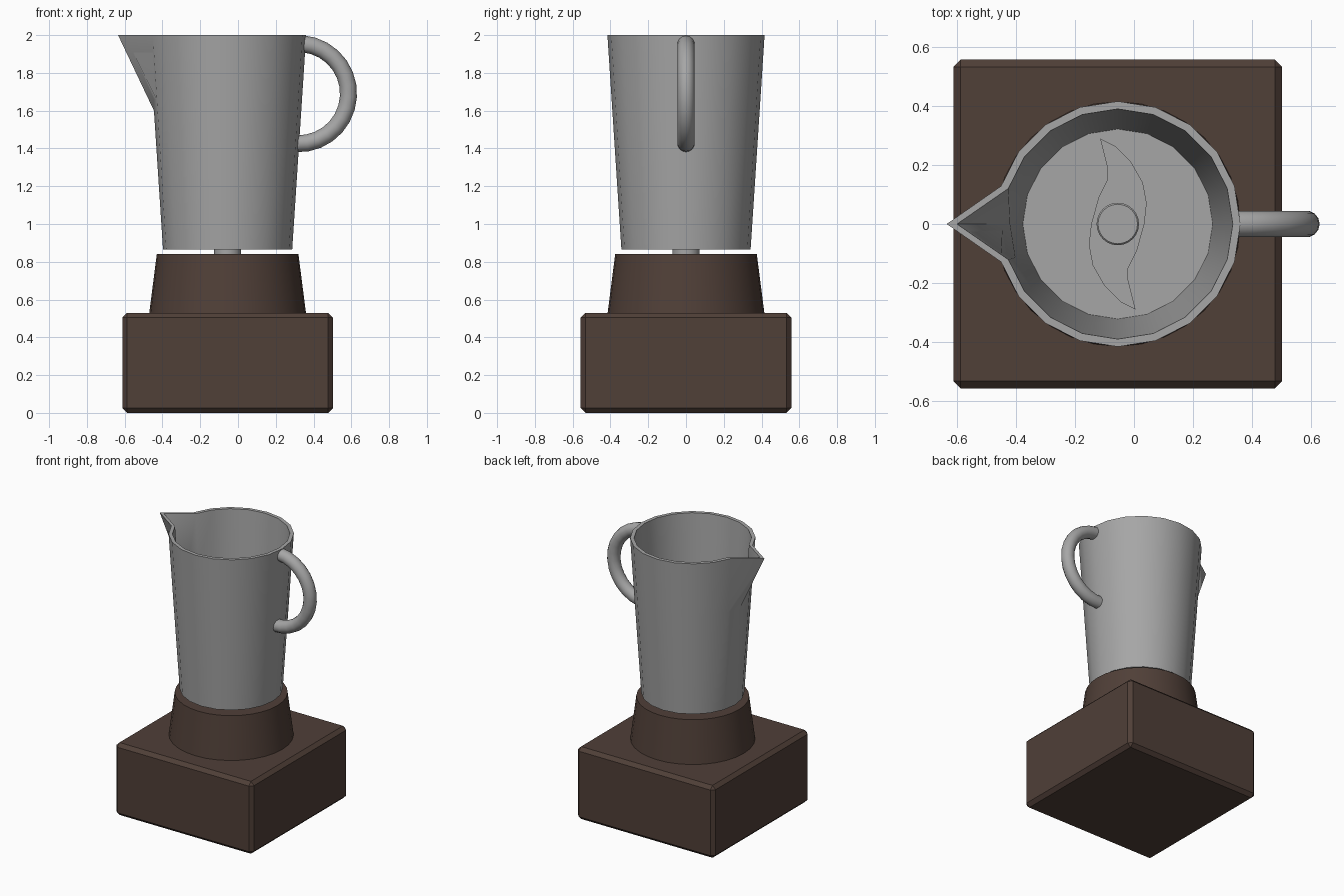
import bpy, bmesh
from math import sin, cos, pi, radians
from mathutils import Vector

cube = bpy.data.objects.get("Cube")
if cube:
    bpy.data.objects.remove(cube, do_unlink=True)

AXIS = -0.055  # x of the jug and base axis


def material(name, rgb):
    m = bpy.data.materials.new(name)
    m.use_nodes = True
    m.diffuse_color = (*rgb, 1)
    m.node_tree.nodes["Principled BSDF"].inputs["Base Color"].default_value = (*rgb, 1)
    return m


brown = material("dark brown", (0.08, 0.05, 0.039))
grey = material("grey", (0.38, 0.38, 0.38))


def finish(name, bm, mat, smooth=True):
    bmesh.ops.recalc_face_normals(bm, faces=bm.faces)
    mesh = bpy.data.meshes.new(name)
    bm.to_mesh(mesh)
    bm.free()
    mesh.materials.append(mat)
    obj = bpy.data.objects.new(name, mesh)
    bpy.context.collection.objects.link(obj)
    if smooth:
        bpy.ops.object.select_all(action="DESELECT")
        obj.select_set(True)
        bpy.context.view_layer.objects.active = obj
        bpy.ops.object.shade_smooth_by_angle(angle=radians(35))
    return obj


def loft(name, loops, mat):
    """Skin a list of point loops and cap both ends."""
    bm = bmesh.new()
    rings = [[bm.verts.new(p) for p in loop] for loop in loops]
    for a, b in zip(rings, rings[1:]):
        for i in range(len(a)):
            j = (i + 1) % len(a)
            bm.faces.new((a[i], a[j], b[j], b[i]))
    bm.faces.new(rings[0])
    bm.faces.new(rings[-1])
    return finish(name, bm, mat)


def circle(z, r, n, spout=None):
    """Horizontal ring; the vertex facing -x may be pulled out as a spout."""
    pts = []
    for i in range(n):
        d = spout if spout and i == n // 2 else r
        a = 2 * pi * i / n
        pts.append((AXIS + d * cos(a), d * sin(a), z))
    return pts


# Motor housing: bevelled block with a tapered collar
bm = bmesh.new()
bmesh.ops.create_cube(bm, size=1)
for v in bm.verts:
    v.co = Vector((v.co.x * 1.115 + AXIS, v.co.y * 1.115, (v.co.z + 0.5) * 0.53))
base = finish("base_block", bm, brown, smooth=False)
bevel = base.modifiers.new("edge bevel", "BEVEL")
bevel.width = 0.025
bevel.segments = 1

loft("base_collar", [circle(0.52, 0.416, 32), circle(0.84, 0.375, 32)], brown)

# Jug: outer wall, rim and inner wall, with the spout pulled from the rim
N = 20
loft("jug", [
    circle(0.865, 0.342, N),
    circle(1.6, 0.39, N),
    circle(2.0, 0.416, N, spout=0.58),
    circle(2.0, 0.39, N, spout=0.545),
    circle(1.6, 0.365, N),
    circle(0.89, 0.322, N),
], grey)

# Drive shaft through the jug floor
loft("drive_shaft", [circle(0.83, 0.072, 24), circle(0.97, 0.072, 24),
                     circle(0.975, 0.067, 24)], grey)

# Blade: S-shaped plate, half outline repeated by half-turn symmetry
half = [(-0.06, 0.29), (-0.01, 0.265), (0.045, 0.21), (0.085, 0.14), (0.098, 0.07),
        (0.09, 0), (0.065, -0.09), (0.035, -0.15), (0.035, -0.19)]
outline = half + [(-x, -y) for x, y in half]
loft("blade", [[(AXIS + x, y, z) for x, y in outline] for z in (0.93, 0.945)], grey)

# Handle: round tube swept along an arc
STEPS, SIDES, R, T = 14, 14, 0.265, 0.045
loops = []
for s in range(STEPS + 1):
    a = radians(86 - 179 * s / STEPS)
    loop = []
    for k in range(SIDES):
        b = 2 * pi * k / SIDES
        d = R + T * cos(b)
        loop.append((0.32 + d * cos(a), T * sin(b), 1.69 + d * sin(a)))
    loops.append(loop)
loft("handle", loops, grey)
